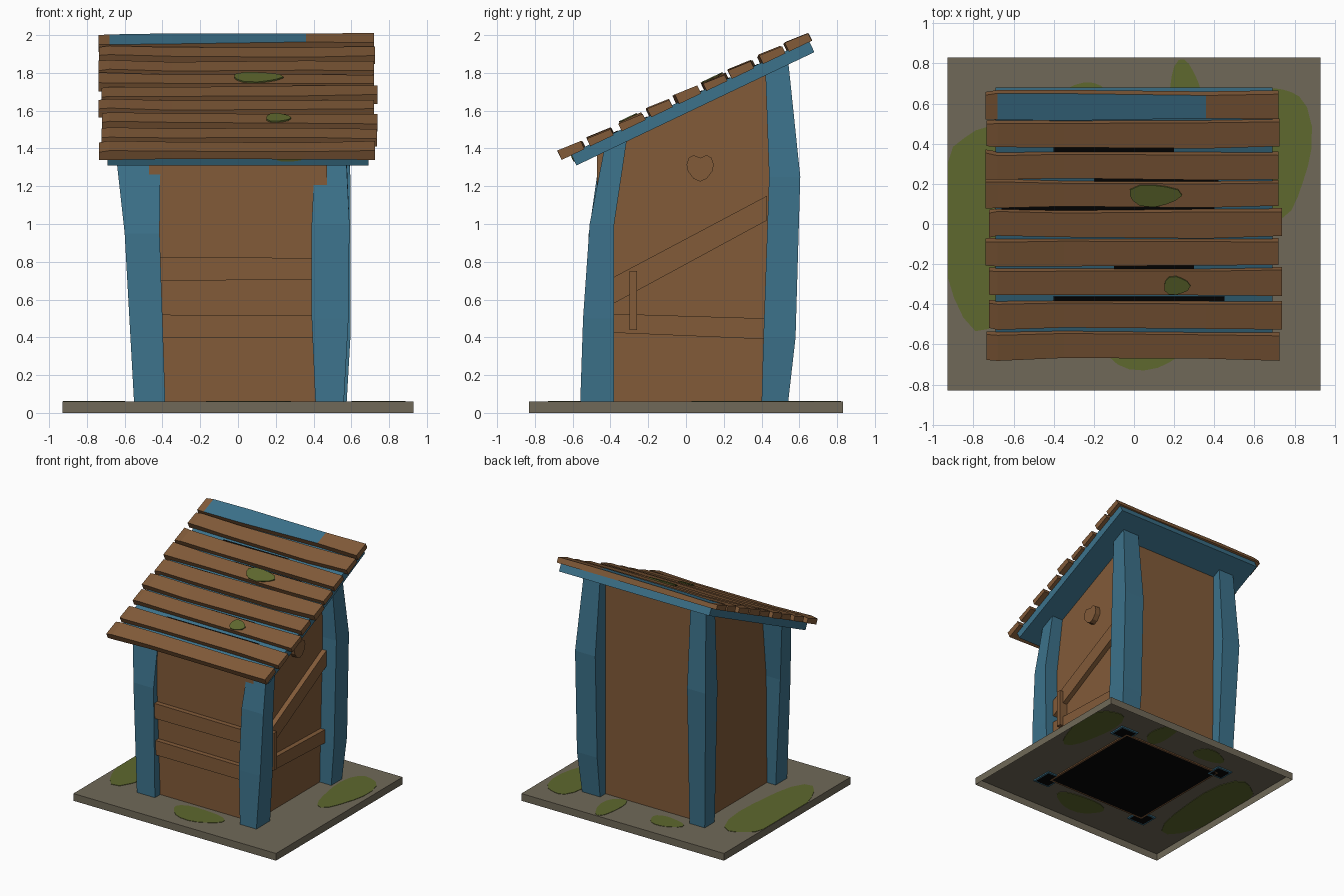
import bpy, bmesh, math, random
from mathutils import Vector

if "Cube" in bpy.data.objects:
    bpy.data.objects.remove(bpy.data.objects["Cube"])

random.seed(4)


def material(name, r, g, b):
    m = bpy.data.materials.new(name)
    lin = [((c / 255 + 0.055) / 1.055) ** 2.4 for c in (r, g, b)]
    m.diffuse_color = (*lin, 1)
    m.use_nodes = True
    m.node_tree.nodes["Principled BSDF"].inputs["Base Color"].default_value = m.diffuse_color
    return m


WOOD = material("brown wood", 130, 91, 57)
BLUE = material("blue paint", 60, 114, 139)
STONE = material("grey stone", 112, 105, 88)
MOSS = material("green moss", 94, 104, 46)
BLACK = material("black inside", 6, 6, 6)


def loft(name, rings, mat, caps=True, extra=None, rule=None):
    """Skin a list of equal rings; rule(bm) may recolour faces with slot 1."""
    bm = bmesh.new()
    vs = [[bm.verts.new(p) for p in ring] for ring in rings]
    n = len(rings[0])
    for a, b in zip(vs, vs[1:]):
        for i in range(n):
            j = (i + 1) % n
            bm.faces.new((a[i], a[j], b[j], b[i]))
    if caps:
        bm.faces.new(vs[0])
        bm.faces.new(vs[-1])
    bmesh.ops.recalc_face_normals(bm, faces=bm.faces[:])
    if rule:
        bm.normal_update()
        rule(bm)
    me = bpy.data.meshes.new(name)
    bm.to_mesh(me)
    bm.free()
    me.materials.append(mat)
    if extra:
        me.materials.append(extra)
    ob = bpy.data.objects.new(name, me)
    bpy.context.collection.objects.link(ob)
    return ob


def rect(x0, x1, y0, y1, z):
    return [(x0, y0, z), (x1, y0, z), (x1, y1, z), (x0, y1, z)]


def hollow_bottom(width):
    """Inset the underside and colour its middle black."""
    def rule(bm):
        for f in [f for f in bm.faces if f.normal.z < -0.95]:
            bmesh.ops.inset_individual(bm, faces=[f], thickness=width)
            f.material_index = 1
    return rule


def roof_z(y):
    return 1.31 + 0.476 * (y + 0.58)


# roof frame: s runs up the slope, n is the height above the roof underside
T, N = Vector((0, 0.903, 0.43)), Vector((0, -0.43, 0.903))


def on_roof(x, s, n):
    return Vector((x, -0.58, 1.31)) + T * s + N * n


def blob(cx, cy, rx, ry, count=20):
    pts = []
    for i in range(count):
        a = math.tau * i / count
        k = 1 + 0.1 * math.sin(3 * a + cx * 9)
        pts.append((cx + rx * k * math.cos(a), cy + ry * k * math.sin(a)))
    return pts


# stone slab, open underneath, with a hole below the hut
loft("base_slab", [rect(-.93, .93, -.83, .83, 0), rect(-.93, .93, -.83, .83, .06),
                   rect(-.46, .46, -.46, .46, .06)], STONE, caps=False)

# moss on the slab
for b in [(-.79, 0, .2, .5), (.74, .38, .14, .32), (.25, .64, .08, .17),
          (-.25, .62, .14, .08), (.05, -.61, .22, .11)]:
    pts = [(max(-.927, min(.927, x)), max(-.827, min(.827, y))) for x, y in blob(*b)]
    loft("slab_moss", [[(x, y, z) for x, y in pts] for z in (.056, .063)], MOSS)

# hut walls with a sloping top
W = .47
prof = [(-W, .05), (W, .05), (W, roof_z(W) + .02), (-W, roof_z(-W) + .02)]
loft("walls", [[(x, y, z) for y, z in prof] for x in (-W, W)], WOOD,
     extra=BLACK, rule=hollow_bottom(.02))

# crooked corner posts: (z, x0, x1, y0, y1), the last ring meets the roof
posts = {
    "front_right_post": [(.05, .41, .56, -.56, -.38), (.5, .39, .585, -.545, -.38),
                         (1.0, .39, .59, -.51, -.38), (0, .41, .57, -.43, -.31)],
    "front_left_post": [(.05, -.55, -.385, -.54, -.39), (.95, -.6, -.415, -.515, -.38),
                        (0, -.65, -.41, -.45, -.33)],
    "back_right_post": [(.05, .41, .575, .40, .54), (.4, .41, .595, .41, .58),
                        (1.25, .41, .595, .44, .605), (0, .41, .56, .42, .54)],
    "back_left_post": [(.05, -.55, -.41, .41, .54), (1.2, -.59, -.42, .43, .585),
                       (0, -.56, -.42, .42, .54)],
}
for name, rows in posts.items():
    rings = [rect(x0, x1, y0, y1, z) for z, x0, x1, y0, y1 in rows]
    rings[-1] = [(x, y, roof_z(y) + .03) for x, y, _ in rings[-1]]
    loft(name, rings, BLUE, extra=BLACK, rule=hollow_bottom(.018))


# boards nailed on the walls, drawn as outlines and given a thickness
def front_board(name, pts, depth):
    loft(name, [[(x, y, z) for x, z in pts] for y in (-W + .01, -W - depth)], WOOD)


def side_board(name, pts, depth):
    loft(name, [[(x, y, z) for y, z in pts] for x in (W - .01, W + depth)], WOOD)


front_board("front_upper_board", [(-.43, .70), (.4, .705), (.4, .82), (-.43, .825)], .04)
front_board("front_lower_board", [(-.43, .40), (.4, .40), (.4, .515), (-.43, .52)], .04)
side_board("door_lower_board", [(-.4, .425), (.43, .39), (.43, .50), (-.4, .525)], .04)
side_board("door_brace", [(-.4, .57), (.43, 1.02), (.43, 1.15), (-.4, .71)], .04)
side_board("door_handle", [(-.3, .44), (-.26, .44), (-.26, .75), (-.3, .75)], .07)
half = [(0, .125), (.035, .14), (.06, .125), (.072, .09), (.065, .055), (.035, .015)]
heart = half + [(0, 0)] + [(-a, b) for a, b in half[:0:-1]]
side_board("door_heart", [(.075 + a, 1.225 + b) for a, b in heart], .045)


# roof deck
def roof_box(name, x0, x1, s0, s1, n0, n1, mat):
    loft(name, [[on_roof(x, s0, n0), on_roof(x, s1, n0), on_roof(x, s1, n1),
                 on_roof(x, s0, n1)] for x in (x0, x1)], mat)


roof_box("roof_deck", -.69, .69, 0, 1.395, 0, .07, BLUE)


# paint on the topmost plank
def painted_top(bm):
    for f in bm.faces:
        if f.normal.dot(N) > .9 and -.69 < f.calc_center_median().x < .36:
            f.material_index = 1


# roof planks
ys = [-.605, -.455, -.29, -.14, .005, .15, .295, .45, .59]
for i, y in enumerate(ys):
    s = (y + .62) / .903
    top = i == len(ys) - 1
    shift = random.uniform(-.01, .01)
    rings = []
    for x in (-.73 + shift, -.68, -.35, .36, .73 + shift):
        a, b = (random.uniform(-.008, .008) for _ in range(2))
        h = .1 + random.uniform(-.005, .008)
        rings.append([on_roof(x, s - .068 + a, .06), on_roof(x, s + .064 + b, .06),
                      on_roof(x, s + .064 + b, h), on_roof(x, s - .068 + a, h + .008)])
    loft("roof_plank", rings, WOOD, extra=BLUE, rule=painted_top if top else None)

# dark gaps between planks
for x0, x1, y in [(-.66, .4, .078), (-.2, .42, .222), (-.4, .45, -.372),
                  (-.1, .3, -.215), (-.4, .2, .372)]:
    s = (y + .61) / .903
    roof_box("roof_gap", x0, x1, s - .012, s + .012, .066, .073, BLACK)

# moss on the roof
for cx, y, rx, rs in [(.1, .15, .13, .06), (.21, -.3, .065, .05)]:
    pts = blob(cx, (y + .62) / .903, rx, rs, 12)
    loft("roof_moss", [[on_roof(x, s, n) for x, s in pts] for n in (.106, .114)], MOSS)
pts = blob(.27, .045, .07, .022, 12)
loft("eave_moss", [[on_roof(x, s, n) for x, n in pts] for s in (-.005, .003)], MOSS)
